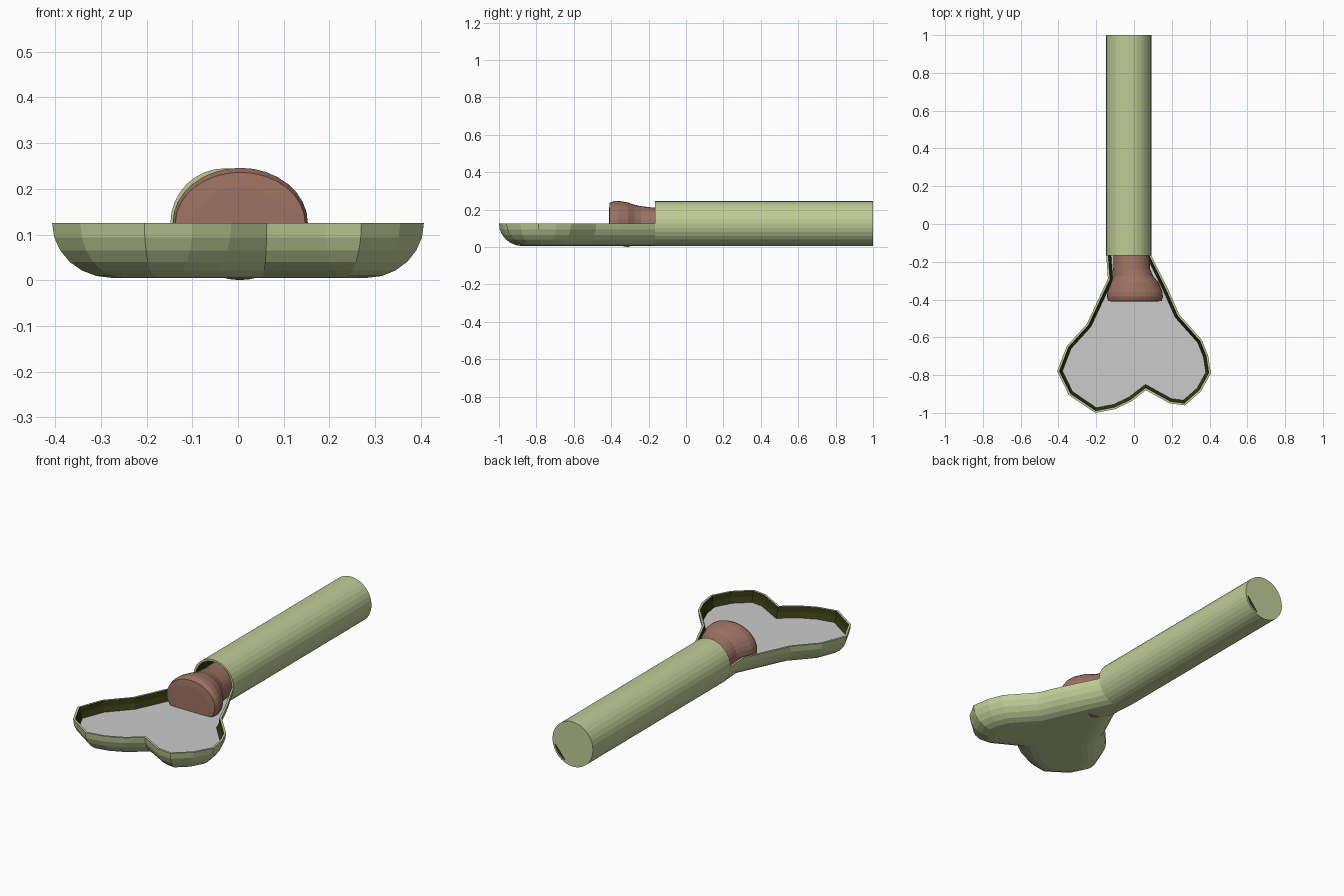
import bpy, bmesh
from math import sin, cos, pi
from mathutils import Vector

if "Cube" in bpy.data.objects:
    bpy.data.objects.remove(bpy.data.objects["Cube"])


def material(name, rgb):
    m = bpy.data.materials.new(name)
    m.diffuse_color = (*rgb, 1)
    m.use_nodes = True
    m.node_tree.nodes["Principled BSDF"].inputs["Base Color"].default_value = m.diffuse_color
    return m


GREEN = material("shell_green", (0.53, 0.61, 0.31))
DARK = material("inner_dark_olive", (0.035, 0.04, 0.006))
BROWN = material("plug_brown", (0.34, 0.17, 0.125))


def finish(name, bm, mats=(), recalc=True):
    if recalc:
        bmesh.ops.recalc_face_normals(bm, faces=bm.faces[:])
    me = bpy.data.meshes.new(name)
    bm.to_mesh(me)
    bm.free()
    for m in mats:
        me.materials.append(m)
    ob = bpy.data.objects.new(name, me)
    bpy.context.collection.objects.link(ob)
    return ob


def bridge(bm, a, b, closed, mat=0):
    n = len(a)
    for i in range(n if closed else n - 1):
        j = (i + 1) % n
        bm.faces.new((a[i], a[j], b[j], b[i])).material_index = mat


def add_ring(bm, pts):
    return [bm.verts.new(p) for p in pts]


RIM, CX, R, WALL = 0.125, -0.028, 0.12, 0.011
JOIN = -0.167

# Outline of the flared end, seen from above
OUTLINE = [(-0.147, JOIN), (-0.138, -0.29), (-0.25, -0.53), (-0.355, -0.645),
           (-0.407, -0.78), (-0.345, -0.905), (-0.205, -1.0), (-0.10, -0.98),
           (-0.015, -0.94), (0.063, -0.88), (0.19, -0.95), (0.27, -0.96),
           (0.355, -0.885), (0.407, -0.79), (0.392, -0.695), (0.36, -0.615),
           (0.24, -0.48), (0.18, -0.345), (0.091, JOIN)]


def inset(d, z):
    """Outline moved inward by d; the two end points slide only along x."""
    pts = [Vector(p) for p in OUTLINE]
    out = []
    for i, p in enumerate(pts):
        if i == 0:
            q = p + Vector((min(d, 0.1185), 0))
        elif i == len(pts) - 1:
            q = p - Vector((min(d, 0.1185), 0))
        else:
            e1 = (p - pts[i - 1]).normalized()
            e2 = (pts[i + 1] - p).normalized()
            n1, n2 = Vector((-e1.y, e1.x)), Vector((-e2.y, e2.x))
            n = (n1 + n2).normalized()
            q = p + n * (d / n.dot(n1))
        out.append((q.x, q.y, z))
    return out


# Flared bowl: outer skin, rim and dark inner skin
STEPS = 6
bm = bmesh.new()
skins = []
for wall, mat in ((0, 0), (WALL, 1)):
    rad = R - wall
    rings = []
    for k in range(STEPS + 1):
        t = pi / 2 * k / STEPS
        rings.append(add_ring(bm, inset(wall + rad * (1 - cos(t)), RIM - rad * sin(t))))
    for a, b in zip(rings, rings[1:]):
        bridge(bm, a, b, False, mat)
    bm.faces.new(rings[-1]).material_index = mat
    skins.append(rings)
bridge(bm, skins[0][0], skins[1][0], False)
finish("flared_bowl", bm, (GREEN, DARK))

# Grey fill inside the bowl
bm = bmesh.new()
bm.faces.new(add_ring(bm, inset(0.024, 0.07)))
bmesh.ops.triangulate(bm, faces=bm.faces[:])
fill = finish("bowl_fill", bm)

# Hollow shaft with a thin crescent opening in its end cap
N = 32


def circle(y, r):
    return [(CX + r * cos(2 * pi * i / N), y, RIM + r * sin(2 * pi * i / N)) for i in range(N)]


bm = bmesh.new()
of, ob_ = add_ring(bm, circle(JOIN, R)), add_ring(bm, circle(1, R))
inf, inb = add_ring(bm, circle(JOIN, R - WALL)), add_ring(bm, circle(1, R - WALL))
bridge(bm, of, ob_, True)
bridge(bm, inf, inb, True, 1)
bridge(bm, of, inf, True)
bridge(bm, ob_, inb, True)
bmesh.ops.recalc_face_normals(bm, faces=bm.faces[:])
cap = bm.faces.new([v for i, v in enumerate(inb) if not N - 5 <= i <= N - 2])
cap.normal_update()
if cap.normal.y < 0:
    cap.normal_flip()
finish("hollow_shaft", bm, (GREEN, DARK), recalc=False)

# Brown plug: y, centre x, half width, bottom z, top z
PLUG = [(-0.411, 0.005, 0.10, 0.045, 0.205), (-0.408, 0.005, 0.142, 0.02, 0.236),
        (-0.385, 0.005, 0.148, 0.012, 0.246), (-0.36, 0.005, 0.146, 0.008, 0.246),
        (-0.31, 0.004, 0.126, 0.0, 0.238), (-0.275, -0.004, 0.105, 0.015, 0.226),
        (-0.24, -0.012, 0.098, 0.03, 0.218), (-0.167, -0.014, 0.094, 0.035, 0.21),
        (0.0, -0.028, 0.09, 0.035, 0.21)]
bm = bmesh.new()
rings = []
for y, cx, hw, lo, hi in PLUG:
    pts = []
    for i in range(N):
        a = 2 * pi * i / N
        up = hi - RIM if sin(a) > 0 else RIM - lo
        pts.append((cx + hw * cos(a), y, RIM + up * sin(a)))
    rings.append(add_ring(bm, pts))
for a, b in zip(rings, rings[1:]):
    bridge(bm, a, b, True)
bm.faces.new(rings[0])
bm.faces.new(rings[-1])
finish("inner_plug", bm, (BROWN,))
# Grey fill must face up
if fill.data.polygons[0].normal.z < 0:
    fill.data.flip_normals()
